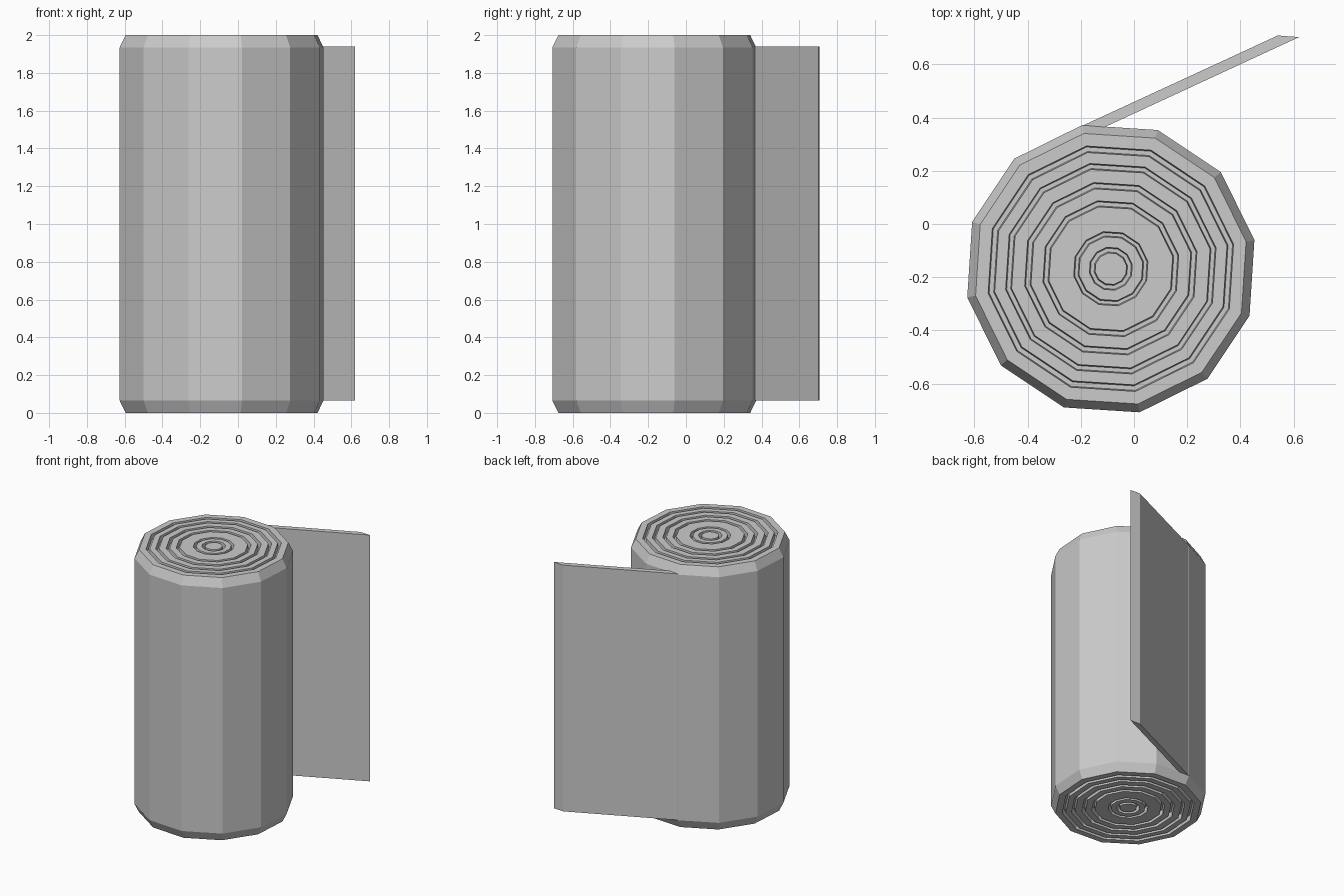
import bpy, bmesh
from math import cos, sin, radians, tau

if "Cube" in bpy.data.objects:
    bpy.data.objects.remove(bpy.data.objects["Cube"])

SIDES, PHASE = 12, radians(11.3)
CX, CY = -0.087, -0.168


def make_object(name, bm):
    bmesh.ops.recalc_face_normals(bm, faces=bm.faces)
    mesh = bpy.data.meshes.new(name)
    bm.to_mesh(mesh)
    bm.free()
    obj = bpy.data.objects.new(name, mesh)
    bpy.context.collection.objects.link(obj)
    return obj


# Rolled body: upper half profile with a chamfer and ring grooves, mirrored below
GROOVES = [(0.470, 0.445), (0.403, 0.380), (0.330, 0.306),
           (0.260, 0.237), (0.142, 0.122), (0.082, 0.060)]
DEPTH = 0.04
upper = [(0.55, 1.935), (0.518, 2.0)]
for outer, inner in GROOVES:
    upper += [(outer, 2.0), (outer - 0.004, 2.0 - DEPTH),
              (inner + 0.004, 2.0 - DEPTH), (inner, 2.0)]
profile = [(r, 2.0 - z) for r, z in reversed(upper)] + upper

bm = bmesh.new()
rings = []
for r, z in profile:
    rings.append([bm.verts.new((CX + r * cos(PHASE + tau * i / SIDES),
                                CY + r * sin(PHASE + tau * i / SIDES), z))
                  for i in range(SIDES)])
for a, b in zip(rings, rings[1:]):
    for i in range(SIDES):
        j = (i + 1) % SIDES
        bm.faces.new((a[i], a[j], b[j], b[i]))
bm.faces.new(rings[0])
bm.faces.new(rings[-1])
make_object("rolled_body", bm)

# Loose end: flat sheet leaving the roll at the back
outline = [(-0.19, 0.371), (0.54, 0.708), (0.62, 0.702), (-0.11, 0.364)]
bm = bmesh.new()
base = bm.faces.new([bm.verts.new((x, y, 0.065)) for x, y in outline])
ext = bmesh.ops.extrude_face_region(bm, geom=[base], use_keep_orig=True)
top = [v for v in ext["geom"] if isinstance(v, bmesh.types.BMVert)]
bmesh.ops.translate(bm, vec=(0, 0, 1.875), verts=top)
make_object("loose_sheet_end", bm)
